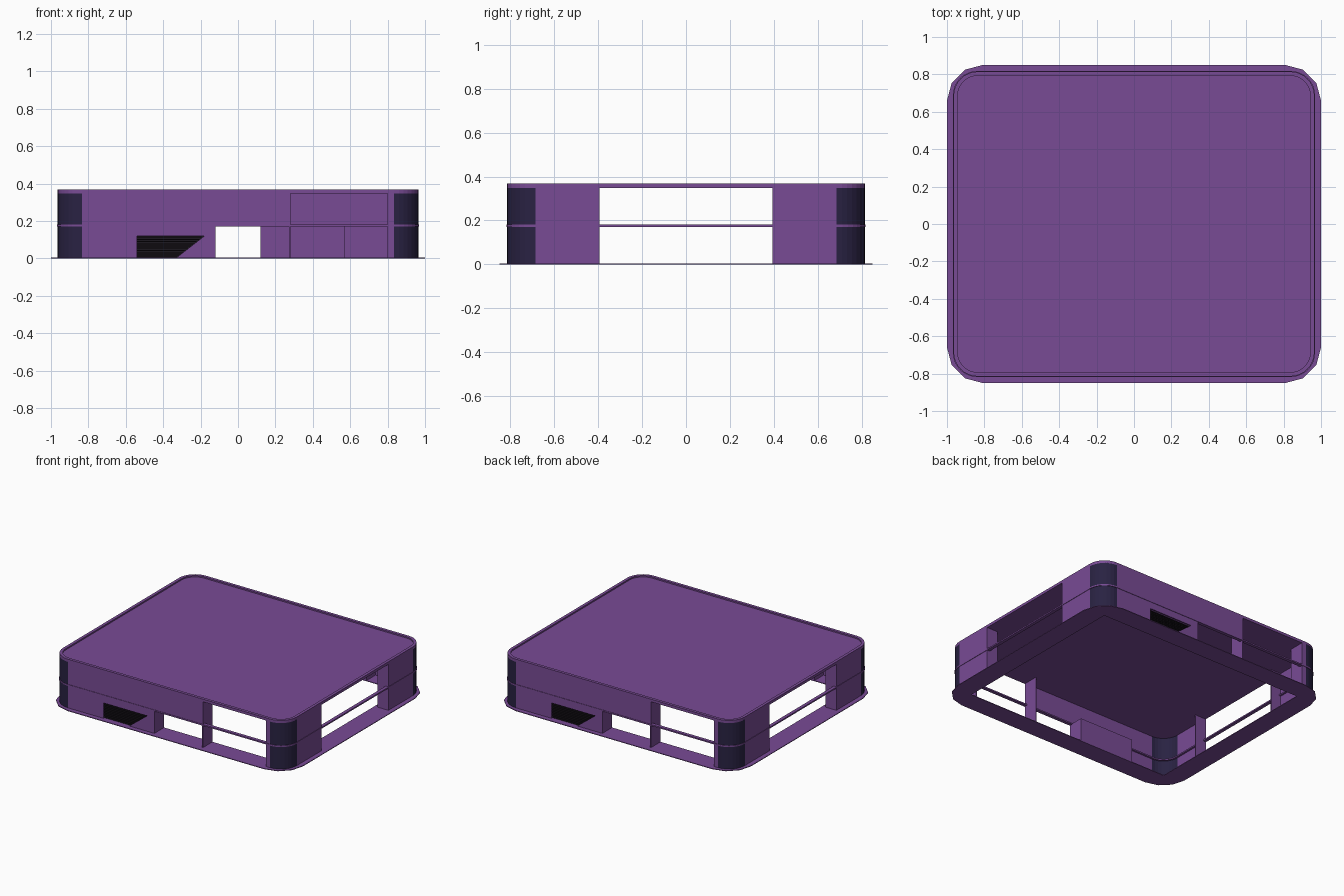
import bpy, bmesh
from math import sin, cos, pi

if "Cube" in bpy.data.objects:
    bpy.data.objects.remove(bpy.data.objects["Cube"])


def material(name, rgb):
    m = bpy.data.materials.new(name)
    m.diffuse_color = (*rgb, 1)
    m.use_nodes = True
    m.node_tree.nodes["Principled BSDF"].inputs["Base Color"].default_value = m.diffuse_color
    return m


PURPLE = material("purple", (0.19, 0.07, 0.30))
NAVY = material("navy", (0.022, 0.016, 0.055))
BLACK = material("black", (0.012, 0.009, 0.014))


def finish(name, bm, mat):
    bmesh.ops.recalc_face_normals(bm, faces=bm.faces)
    mesh = bpy.data.meshes.new(name)
    bm.to_mesh(mesh)
    bm.free()
    mesh.materials.append(mat)
    ob = bpy.data.objects.new(name, mesh)
    bpy.context.collection.objects.link(ob)
    return ob


def prism(name, pts, z0, z1, mat=PURPLE):
    """Extrude a plan outline upwards."""
    bm = bmesh.new()
    lo = [bm.verts.new((x, y, z0)) for x, y in pts]
    hi = [bm.verts.new((x, y, z1)) for x, y in pts]
    bm.faces.new(lo)
    bm.faces.new(hi)
    for i in range(len(pts)):
        j = (i + 1) % len(pts)
        bm.faces.new((lo[i], lo[j], hi[j], hi[i]))
    return finish(name, bm, mat)


def box(name, x0, x1, y0, y1, z0, z1, mat=PURPLE):
    return prism(name, [(x0, y0), (x1, y0), (x1, y1), (x0, y1)], z0, z1, mat)


def upright(name, pts, y0, y1, s, mat):
    """Extrude an (x, z) outline in depth; s = -1 turns it to the back."""
    bm = bmesh.new()
    a = [bm.verts.new((s * x, s * y0, z)) for x, z in pts]
    b = [bm.verts.new((s * x, s * y1, z)) for x, z in pts]
    bm.faces.new(a)
    bm.faces.new(b)
    for i in range(len(pts)):
        j = (i + 1) % len(pts)
        bm.faces.new((a[i], a[j], b[j], b[i]))
    return finish(name, bm, mat)


def arc(cx, cy, r, q, n):
    return [(cx + r * cos((q + k / n) * pi / 2), cy + r * sin((q + k / n) * pi / 2))
            for k in range(n + 1)]


def rounded(hx, hy, r, n):
    pts = []
    for q, (sx, sy) in enumerate(((1, 1), (-1, 1), (-1, -1), (1, -1))):
        pts += arc(sx * (hx - r), sy * (hy - r), r, q, n)
    return pts


def ring(name, outer, inner, z0, z1):
    bm = bmesh.new()
    loops = [[bm.verts.new((x, y, z)) for x, y in pts]
             for pts, z in ((outer, z0), (outer, z1), (inner, z1), (inner, z0))]
    n = len(outer)
    for k in range(4):
        a, b = loops[k], loops[(k + 1) % 4]
        for i in range(n):
            j = (i + 1) % n
            bm.faces.new((a[i], a[j], b[j], b[i]))
    return finish(name, bm, PURPLE)


HX, HY, R, T = 0.965, 0.815, 0.13, 0.008   # wall outline, corner radius, thickness
MID, TOP = 0.176, 0.352                    # floor line and wall top

# Base flange, floor band, roof and roof lip
ring("base_flange", rounded(1, 0.85, 0.19, 3), rounded(0.85, 0.70, 0.01, 3), 0, 0.005)
ring("floor_band", rounded(HX + 0.003, HY + 0.003, R, 8),
     rounded(HX - 0.022, HY - 0.022, R - 0.022, 8), MID - 0.005, MID + 0.005)
prism("roof", rounded(HX, HY, R, 8), TOP - 0.004, 0.358)
ring("roof_lip", rounded(HX, HY, R, 8), rounded(HX - 0.022, HY - 0.022, R - 0.022, 8),
     0.357, 0.368)

# Rounded corner walls
for q, (sx, sy) in enumerate(((1, 1), (-1, 1), (-1, -1), (1, -1))):
    c = (sx * (HX - R), sy * (HY - R))
    prism(f"corner_wall_{q}", arc(*c, R, q, 8) + arc(*c, R - T, q, 8)[::-1],
          0.003, TOP, NAVY)

# Side walls with window reveals, on both ends and either side of the opening
for sx in (1, -1):
    for sy in (1, -1):
        box("side_wall", sx * (HX - T), sx * HX, sy * 0.395, sy * (HY - R), 0.003, TOP)
        box("side_reveal", sx * (HX - 0.09), sx * HX, sy * 0.395, sy * (0.395 + T),
            0.003, TOP)

# Front and back are the same, turned half round
for s, side in ((1, "front"), (-1, "back")):
    def part(name, x0, x1, y0, y1, z0, z1, mat=PURPLE):
        return box(f"{side}_{name}", s * x0, s * x1, s * y0, s * y1, z0, z1, mat)

    yo, yi, yr = -HY, -HY + T, -0.70
    part("upper_wall", -(HX - R), 0.28, yo, yi, MID, TOP)
    part("lower_wall", -(HX - R), -0.54, yo, yi, 0.003, MID)
    part("wall_over_vent", -0.54, -0.12, yo, yi, 0.12, MID)
    part("window_pier", 0.80, HX - R, yo, yi, 0.003, TOP)
    # Reveals and the partition beside the doorway
    part("window_partition", 0.28 - T, 0.28, yo, yr, 0.003, TOP)
    part("window_reveal", 0.80, 0.80 + T, yo, yr, 0.003, TOP)
    part("door_reveal", -0.12 - T, -0.12, yo, yr, 0.003, MID)
    # Box behind the vent
    part("vent_box_end", -0.57, -0.57 + T, yi, yr, 0.003, MID)
    part("vent_box_back", -0.57, -0.12, yr - T, yr, 0.003, MID)
    part("vent_box_top", -0.57, -0.12, yi, yr, MID - T, MID)
    # Sloped wedge and dark slats
    upright(f"{side}_vent_wedge", [(-0.33, 0.003), (-0.12, 0.003), (-0.12, 0.12), (-0.18, 0.12)],
            yo, yi, s, PURPLE)
    upright(f"{side}_vent_panel", [(-0.55, 0.003), (-0.31, 0.003), (-0.16, 0.125), (-0.55, 0.125)],
            yo + 0.025, yo + 0.03, s, BLACK)
    for k in range(10):
        z = 0.004 + k * 0.0118
        part(f"vent_slat_{k}", -0.545, -0.33 + 0.15 * z / 0.12, yo + 0.012, yo + 0.026,
             z, z + 0.006, BLACK)
